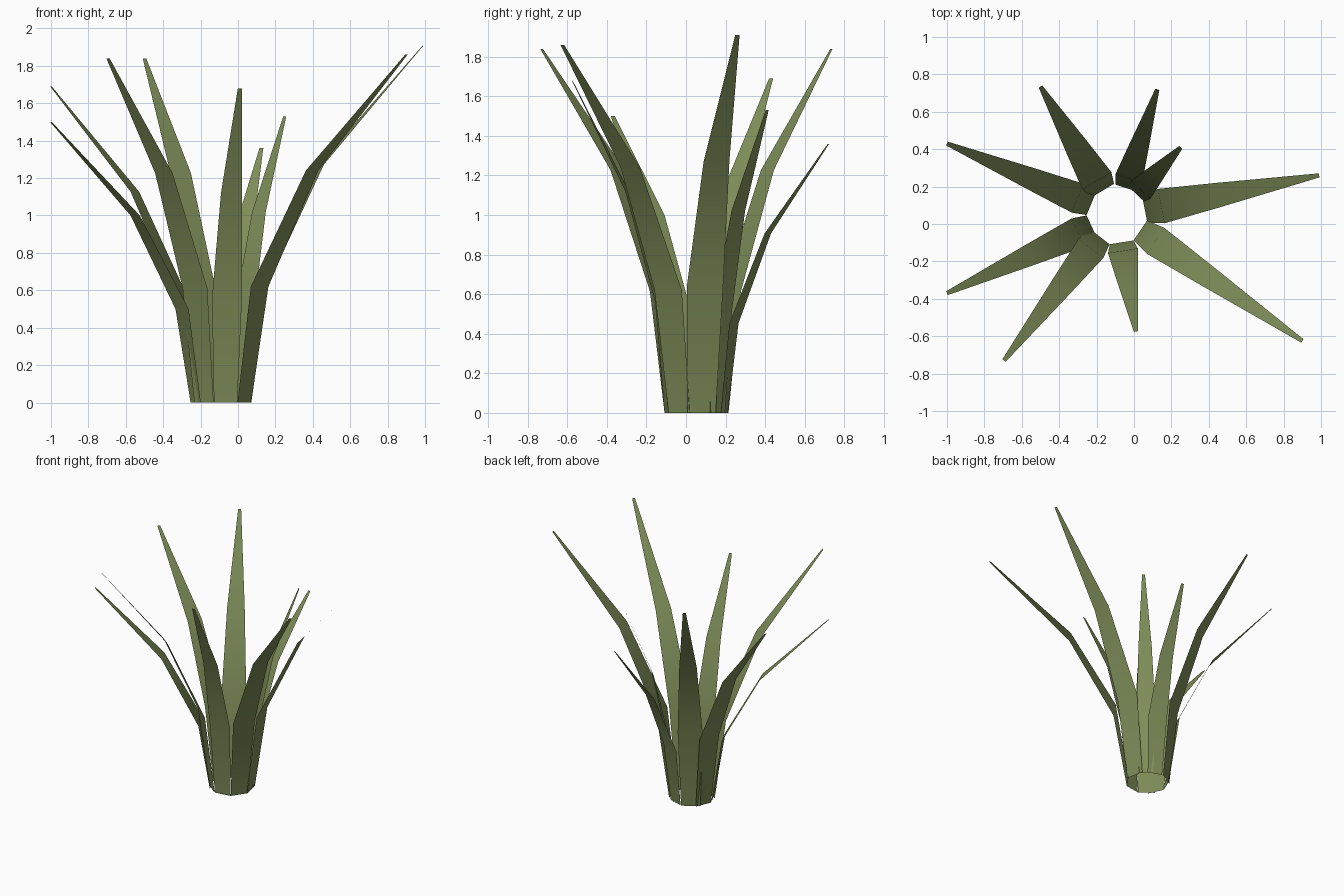
import bpy
from mathutils import Vector

if "Cube" in bpy.data.objects:
    bpy.data.objects.remove(bpy.data.objects["Cube"])

CENTRE = Vector((-0.09, 0.05, 0))
BASE_RADIUS = 0.15
WIDTHS = (0.13, 0.167, 0.118, 0.022)   # blade width at each third of its height

# tip position and width factor of every blade
BLADES = [
    (0.99, 0.26, 1.91, 1.12), (0.90, -0.625, 1.86, 1.0), (0.01, -0.575, 1.68, 0.97),
    (-0.695, -0.73, 1.84, 1.0), (-1.0, -0.37, 1.50, 1.0), (-1.0, 0.43, 1.69, 1.0),
    (-0.50, 0.735, 1.84, 1.08), (0.125, 0.72, 1.36, 0.9), (0.25, 0.41, 1.53, 0.85),
]

green = bpy.data.materials.new("leaf_green")
green.diffuse_color = (0.21, 0.27, 0.10, 1)
green.use_nodes = True
green.node_tree.nodes["Principled BSDF"].inputs["Base Color"].default_value = green.diffuse_color


def blade(index, x, y, height, factor):
    """Flat tapering strip that bends outward from the base ring to its tip."""
    out = Vector((x, y, 0)) - CENTRE
    direction = out.normalized()
    side = Vector((-direction.y, direction.x, 0))
    reach = out.length - BASE_RADIUS
    verts = []
    for row, width in enumerate(WIDTHS):
        t = row / 3
        mid = CENTRE + direction * (BASE_RADIUS + reach * t ** 2.15)
        mid.z = height * t
        half = side * width * (factor if row < 3 else 1) / 2
        verts += [mid - half, mid + half]
    faces = [(2 * r, 2 * r + 1, 2 * r + 3, 2 * r + 2) for r in range(3)]
    mesh = bpy.data.meshes.new("leaf_blade")
    mesh.from_pydata(verts, [], faces)
    mesh.materials.append(green)
    mesh.shade_smooth()
    obj = bpy.data.objects.new(f"leaf_blade_{index}", mesh)
    bpy.context.collection.objects.link(obj)


# ring of blades
for i, spec in enumerate(BLADES, 1):
    blade(i, *spec)
